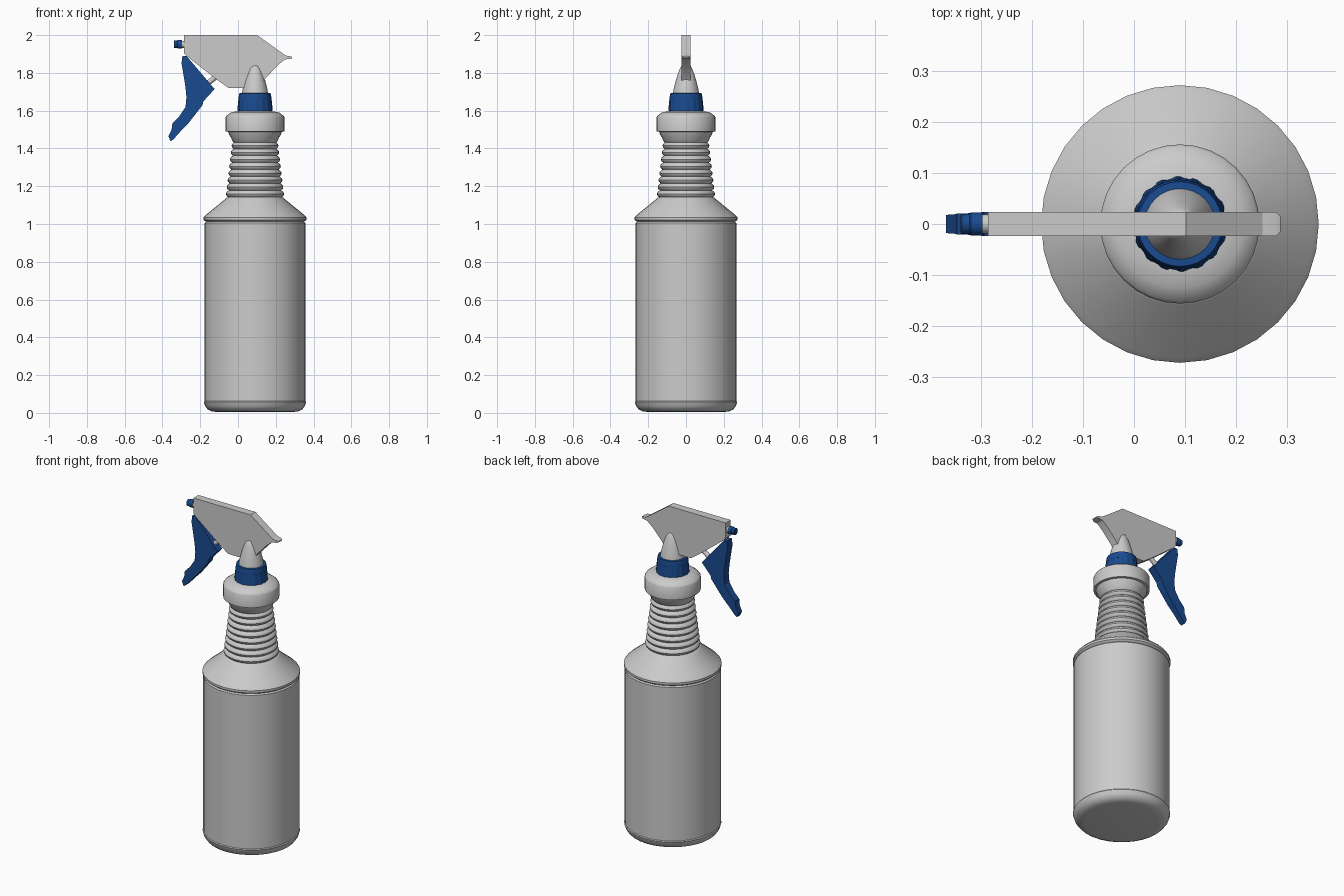
import bpy, bmesh, math
from mathutils import Vector, Matrix

if "Cube" in bpy.data.objects:
    bpy.data.objects.remove(bpy.data.objects["Cube"])

AXIS = 0.09          # x of the bottle's centre line
blue = bpy.data.materials.new("blue_plastic")
blue.diffuse_color = (0.01, 0.07, 0.28, 1)
blue.use_nodes = True
blue.node_tree.nodes["Principled BSDF"].inputs["Base Color"].default_value = blue.diffuse_color


def finish(bm, name, mat=None, angle=35):
    bmesh.ops.recalc_face_normals(bm, faces=bm.faces)
    me = bpy.data.meshes.new(name)
    bm.to_mesh(me)
    bm.free()
    ob = bpy.data.objects.new(name, me)
    bpy.context.collection.objects.link(ob)
    if mat:
        me.materials.append(mat)
    bpy.ops.object.select_all(action='DESELECT')
    bpy.context.view_layer.objects.active = ob
    ob.select_set(True)
    bpy.ops.object.shade_smooth_by_angle(angle=math.radians(angle))
    return ob


def lathe(name, profile, mat=None, sides=32, matrix=None, flute=0.0):
    """Revolve (radius, height) points; flute pulls in every second pair of columns."""
    bm = bmesh.new()
    rings = []
    for r, z in profile:
        ring = []
        for i in range(sides):
            a = 2 * math.pi * i / sides
            rr = r - (flute if i % 4 > 1 else 0)
            ring.append(bm.verts.new((rr * math.cos(a), rr * math.sin(a), z)))
        rings.append(ring)
    for lo, hi in zip(rings, rings[1:]):
        for i in range(sides):
            j = (i + 1) % sides
            bm.faces.new((lo[i], lo[j], hi[j], hi[i]))
    bm.faces.new(rings[0])
    bm.faces.new(rings[-1])
    bm.transform(matrix or Matrix.Translation((AXIS, 0, 0)))
    return finish(bm, name, mat)


def slab(name, outline, half_width, mat=None):
    """Extrude an (x, z) outline to +-half_width(x, z) in y."""
    bm = bmesh.new()
    sides = [[bm.verts.new((x, s * half_width(x, z), z)) for x, z in outline] for s in (-1, 1)]
    n = len(outline)
    bm.faces.new(sides[0])
    bm.faces.new(sides[1])
    for i in range(n):
        j = (i + 1) % n
        bm.faces.new((sides[0][i], sides[0][j], sides[1][j], sides[1][i]))
    return finish(bm, name, mat, 25)


def along(start, end):
    """Matrix placing a z-axis lathe so that it runs from start towards end."""
    d = Vector(end) - Vector(start)
    return Matrix.Translation(start) @ d.to_track_quat('Z', 'Y').to_matrix().to_4x4()


# Bottle: rounded base, body, shoulder, ribbed neck, collar
profile = [(0.205, 0.005), (0.228, 0.008), (0.25, 0.018), (0.264, 0.036),
           (0.271, 0.058), (0.267, 0.063), (0.267, 1.005), (0.260, 1.012),
           (0.272, 1.022), (0.272, 1.035), (0.262, 1.047), (0.16, 1.13), (0.153, 1.138)]
RIBS, Z0, Z1 = 8, 1.142, 1.435
step = (Z1 - Z0) / RIBS
for k in range(RIBS):
    r = 0.154 - 0.030 * k / (RIBS - 1)
    z = Z0 + k * step
    profile += [(r - 0.012, z), (r - 0.003, z + 0.2 * step), (r, z + 0.45 * step),
                (r - 0.003, z + 0.7 * step), (r - 0.012, z + 0.92 * step)]
profile += [(0.120, 1.44), (0.128, 1.46), (0.138, 1.475), (0.142, 1.488), (0.156, 1.49),
            (0.156, 1.565), (0.151, 1.573), (0.125, 1.592), (0.08, 1.598)]
lathe("bottle", profile)

# Screw cap with fluted grip, and the nose cone above it
lathe("screw_cap", [(0.093, 1.597), (0.092, 1.62), (0.088, 1.66)], blue, 64, flute=0.003)
lathe("cap_rim", [(0.087, 1.655), (0.087, 1.67), (0.083, 1.692), (0.065, 1.693)], blue)
lathe("head_cone", [(0.070, 1.688), (0.064, 1.722), (0.055, 1.757), (0.043, 1.795),
                    (0.034, 1.82), (0.025, 1.837), (0.013, 1.845), (0.003, 1.847)])

# Spray head plate with its pointed back lip
slab("spray_head",
     [(-0.286, 2.0), (0.102, 2.0), (0.252, 1.892), (0.278, 1.888), (0.287, 1.884),
      (0.287, 1.878), (0.278, 1.875), (0.248, 1.871), (0.21, 1.84), (0.145, 1.77),
      (0.12, 1.72), (-0.05, 1.72), (-0.12, 1.77), (-0.27, 1.888), (-0.286, 1.905)],
     lambda x, z: 0.015 if x > 0.285 else 0.024)

# Nozzle on its short collar
lathe("nozzle_collar", [(0.019, -0.01), (0.019, 0.015)], None, 24,
      along((-0.286, 0, 1.951), (-0.4, 0, 1.951)))
lathe("nozzle", [(0.023, 0), (0.023, 0.022), (0.020, 0.025), (0.020, 0.040), (0.016, 0.043)],
      blue, 24, along((-0.297, 0, 1.951), (-0.4, 0, 1.951)))

# Trigger, narrowing slightly to its tip, and its plunger rod
slab("trigger",
     [(-0.294, 1.889), (-0.272, 1.889), (-0.124, 1.714), (-0.183, 1.65), (-0.188, 1.629),
      (-0.262, 1.534), (-0.304, 1.491), (-0.341, 1.449), (-0.357, 1.438), (-0.368, 1.465),
      (-0.352, 1.497), (-0.347, 1.534), (-0.31, 1.571), (-0.278, 1.619), (-0.273, 1.671),
      (-0.278, 1.724), (-0.299, 1.852)],
     lambda x, z: 0.017 + 0.007 * min(1, max(0, (z - 1.44) / 0.2)), blue)
lathe("plunger_rod", [(0.014, 0), (0.014, 0.12)], None, 16,
      along((-0.18, 0, 1.73), (-0.09, 0, 1.80)))
